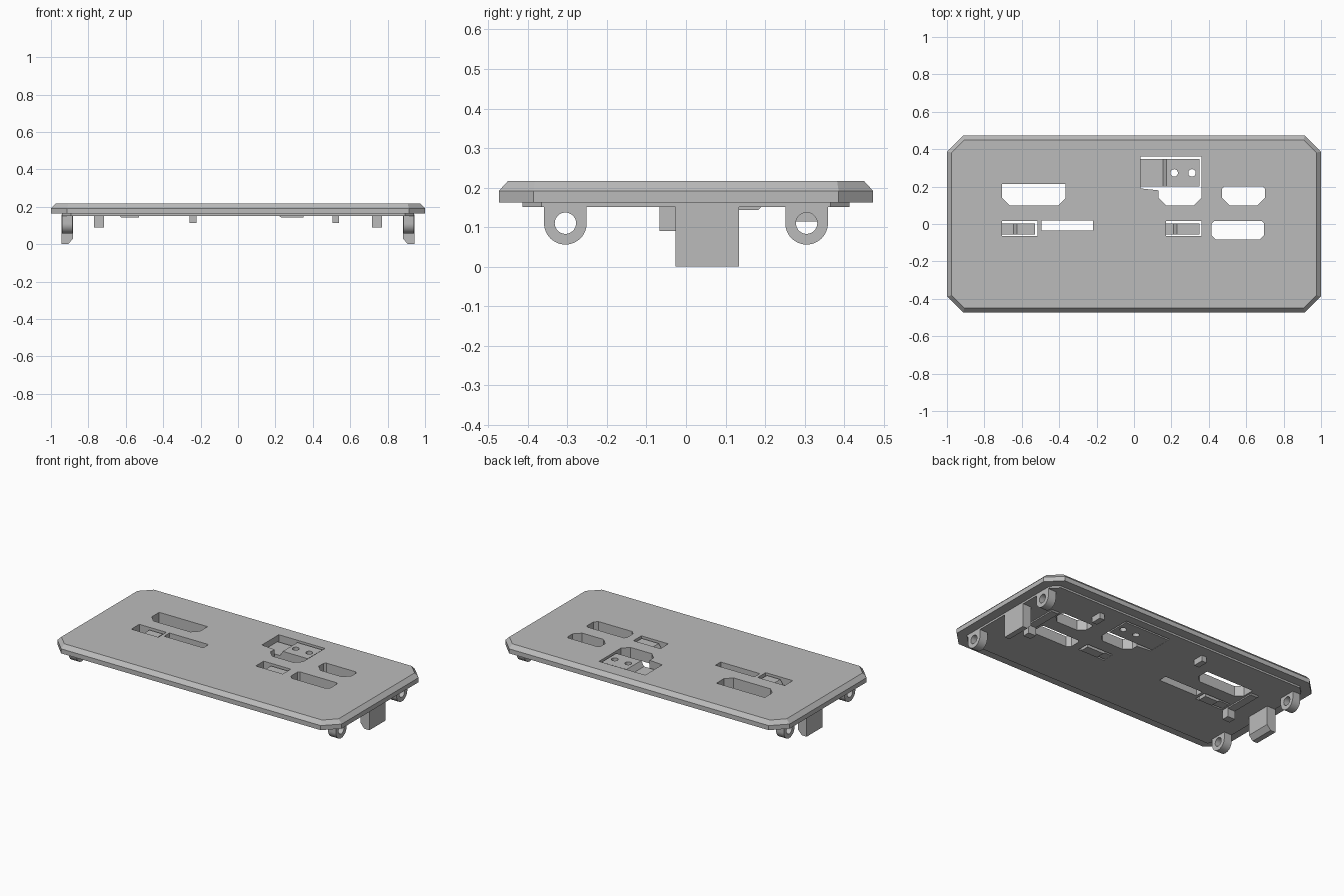
import bpy, bmesh, math

cube = bpy.data.objects.get("Cube")
if cube:
    bpy.data.objects.remove(cube, do_unlink=True)

GREY = (0.5, 0.5, 0.5, 1)
grey = bpy.data.materials.new("light grey plastic")
grey.use_nodes = True
grey.diffuse_color = GREY
grey.node_tree.nodes["Principled BSDF"].inputs["Base Color"].default_value = GREY


def finish(name, bm):
    bmesh.ops.recalc_face_normals(bm, faces=bm.faces)
    mesh = bpy.data.meshes.new(name)
    bm.to_mesh(mesh)
    bm.free()
    mesh.materials.append(grey)
    obj = bpy.data.objects.new(name, mesh)
    bpy.context.collection.objects.link(obj)
    return obj


def loft(bm, rings):
    """Closed solid through a stack of matching rings."""
    loops = [[bm.verts.new(p) for p in ring] for ring in rings]
    n = len(loops[0])
    bm.faces.new(loops[0])
    bm.faces.new(loops[-1])
    for a, b in zip(loops, loops[1:]):
        for i in range(n):
            j = (i + 1) % n
            bm.faces.new((a[i], a[j], b[j], b[i]))


def prism(bm, outline, lo, hi, axis="z"):
    place = {"x": lambda a, b, d: (d, a, b),
             "y": lambda a, b, d: (a, d, b),
             "z": lambda a, b, d: (a, b, d)}[axis]
    loft(bm, [[place(a, b, d) for a, b in outline] for d in (lo, hi)])


def rect(x0, x1, y0, y1, low=0, high=0):
    """Rectangle with separate chamfers on its low and high corners."""
    pts = []
    for x, y, sx, sy, c in ((x0, y0, 1, 1, low), (x1, y0, -1, 1, low),
                            (x1, y1, -1, -1, high), (x0, y1, 1, -1, high)):
        if not c:
            pts.append((x, y))
            continue
        pair = [(x, y + sy * c), (x + sx * c, y)]
        pts += pair if sx == sy else pair[::-1]
    return pts


def circle(cx, cy, r, n=32):
    return [(cx + r * math.cos(math.tau * i / n), cy + r * math.sin(math.tau * i / n))
            for i in range(n)]


def cut(obj, cutter):
    cutter.hide_render = True
    cutter.hide_viewport = True
    mod = obj.modifiers.new("openings", "BOOLEAN")
    mod.operation = "DIFFERENCE"
    mod.solver = "EXACT"
    mod.object = cutter


# Main plate: stepped underside, straight rim, bevelled top
bm = bmesh.new()
loft(bm, [[(x, y, z) for x, y in rect(-hx, hx, -hy, hy, c, c)]
          for hx, hy, c, z in ((0.94, 0.413, 0.047, 0.151), (0.94, 0.413, 0.047, 0.163),
                               (1, 0.473, 0.087, 0.163), (1, 0.473, 0.087, 0.192),
                               (0.975, 0.45, 0.068, 0.217))])
plate = finish("plate", bm)

# Openings through the plate
bm = bmesh.new()
openings = [
    rect(-0.705, -0.365, 0.1, 0.215, 0.04),
    rect(-0.705, -0.515, -0.065, 0.015),
    rect(-0.495, -0.22, -0.035, 0.018),
    rect(0.17, 0.36, -0.065, 0.015),
    rect(0.47, 0.70, 0.1, 0.2, 0.04, 0.012),
    rect(0.415, 0.695, -0.083, 0.015, 0.022, 0.012),
    [(0.035, 0.19), (0.13, 0.18), (0.13, 0.14), (0.17, 0.1), (0.32, 0.1),
     (0.36, 0.14), (0.36, 0.36), (0.035, 0.36)],
]
for outline in openings:
    prism(bm, outline, 0.1, 0.3)
cut(plate, finish("opening_cutter", bm))


# Spring tabs: thin hinge at one end, thicker block at the free end
def spring_tab(name, x0, step, x1, y0, y1, base, top):
    profile = [(x0 - 0.01, 0.152), (step - 0.01, 0.152), (step, base), (x1, base),
               (x1, top), (step, top), (step - 0.02, 0.178), (x0 - 0.01, 0.178)]
    bm = bmesh.new()
    prism(bm, profile, y0, y1, "y")
    return finish(name, bm)


spring_tab("left_clip", 0.17, 0.23, 0.35, -0.055, 0.003, 0.143, 0.207)
spring_tab("right_clip", -0.705, -0.625, -0.53, -0.055, 0.003, 0.143, 0.207)
switch_tab = spring_tab("switch_tab", 0.035, 0.175, 0.35, 0.2, 0.347, 0.152, 0.21)
bm = bmesh.new()
for x in (0.215, 0.31):
    prism(bm, circle(x, 0.273, 0.02, 24), 0.1, 0.3)
cut(switch_tab, finish("switch_hole_cutter", bm))

# Mounts under both ends
for side, s in (("left", 1), ("right", -1)):
    # Flat latch with a chamfered inner bottom edge
    bm = bmesh.new()
    prism(bm, [(s * x, z) for x, z in ((0.882, 0.16), (0.882, 0.03), (0.908, 0),
                                       (0.943, 0), (0.943, 0.16))], -0.027, 0.134, "y")
    finish(side + "_latch", bm)

    # Rounded hinge lugs with a round hole
    for end, y in (("front", -0.305), ("back", 0.305)):
        arc = [(y + 0.054 * math.cos(a), 0.11 + 0.054 * math.sin(a))
               for a in (math.pi + math.pi * i / 24 for i in range(25))]
        bm = bmesh.new()
        prism(bm, arc + [(y + 0.054, 0.16), (y - 0.054, 0.16)],
              *sorted((s * 0.885, s * 0.94)), "x")
        lug = finish(f"{side}_{end}_lug", bm)
        bm = bmesh.new()
        prism(bm, circle(y, 0.11, 0.027), *sorted((s * 0.8, s * 1.1)), "x")
        cut(lug, finish(f"{side}_{end}_lug_cutter", bm))

    # Long peg with a low rib behind it
    bm = bmesh.new()
    x0, x1 = sorted((s * 0.717, s * 0.77))
    prism(bm, rect(x0, x1, -0.067, -0.02), 0.09, 0.16)
    finish(side + "_long_peg", bm)
    bm = bmesh.new()
    prism(bm, [(-0.02, 0.155), (-0.02, 0.143), (0.182, 0.143), (0.192, 0.152),
               (0.192, 0.155)], x0, x1, "x")
    finish(side + "_rib", bm)

# Short pegs under the back edge
for name, x in (("left_short_peg", 0.522), ("right_short_peg", -0.24)):
    bm = bmesh.new()
    prism(bm, rect(x - 0.018, x + 0.018, 0.27, 0.34), 0.114, 0.16)
    finish(name, bm)

# Smooth the round parts while keeping edges sharp
for obj in bpy.context.collection.objects:
    obj.select_set(obj.type == "MESH" and "lug" in obj.name and "cutter" not in obj.name)
    if obj.select_get():
        bpy.context.view_layer.objects.active = obj
bpy.ops.object.shade_smooth_by_angle(angle=math.radians(30))
